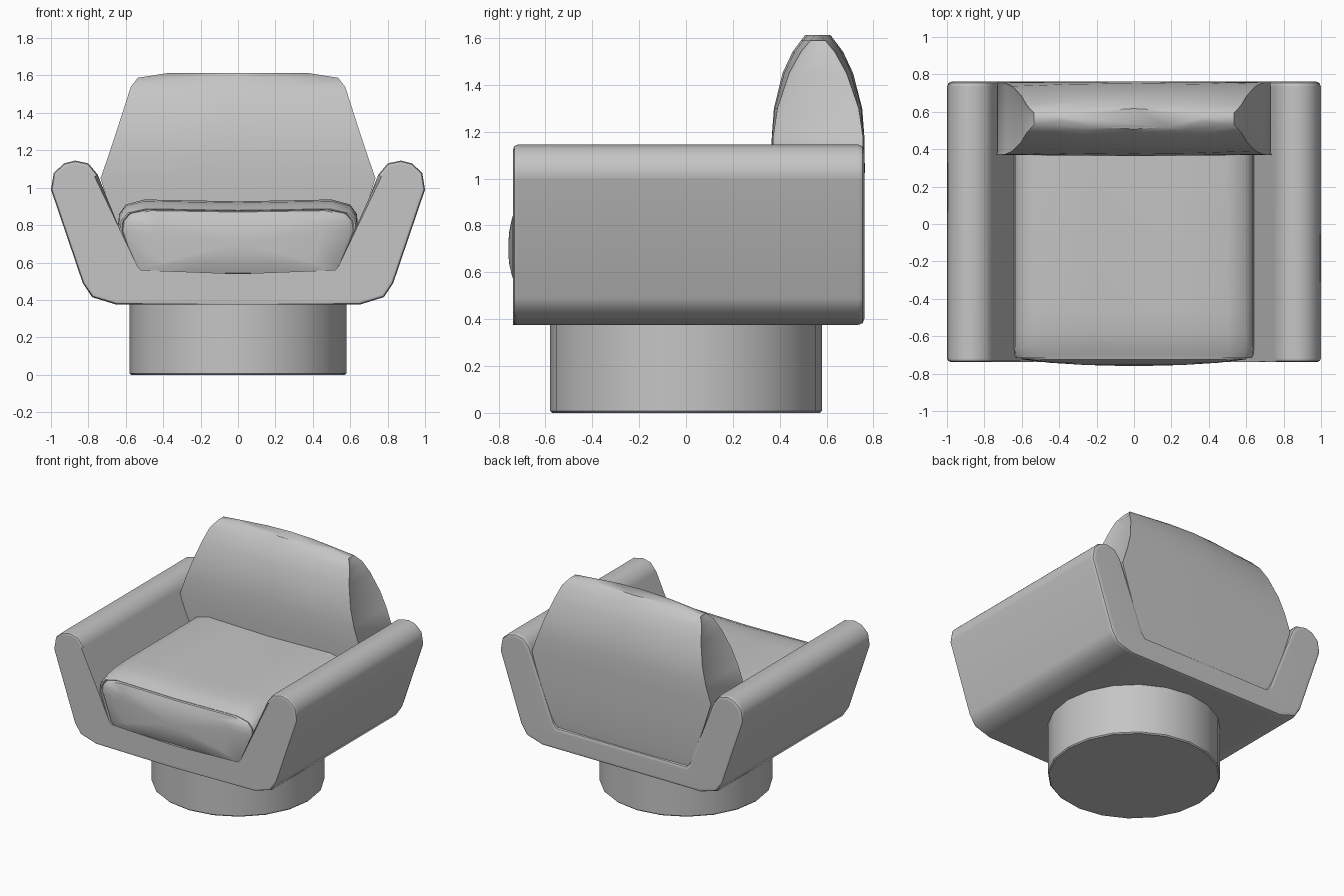
import bpy, bmesh, math

cube = bpy.data.objects.get("Cube")
if cube:
    bpy.data.objects.remove(cube, do_unlink=True)

grey = bpy.data.materials.new("upholstery_grey")
grey.use_nodes = True
COLOUR = (0.56, 0.56, 0.56, 1.0)
grey.diffuse_color = COLOUR
grey.node_tree.nodes["Principled BSDF"].inputs["Base Color"].default_value = COLOUR


def finish(name, bm, angle=40):
    """Turn a bmesh into a smooth-shaded object with sharp creases."""
    bmesh.ops.recalc_face_normals(bm, faces=bm.faces[:])
    mesh = bpy.data.meshes.new(name)
    bm.to_mesh(mesh)
    bm.free()
    mesh.shade_smooth()
    mesh.set_sharp_from_angle(angle=math.radians(angle))
    mesh.materials.append(grey)
    obj = bpy.data.objects.new(name, mesh)
    bpy.context.collection.objects.link(obj)
    return obj


def loft(bm, rings):
    """Skin closed rings of points; returns the two caps and the side quads."""
    loops = [[bm.verts.new(p) for p in ring] for ring in rings]
    n = len(loops[0])
    quads = []
    for a, b in zip(loops, loops[1:]):
        quads.append([bm.faces.new((a[i], a[(i + 1) % n], b[(i + 1) % n], b[i]))
                      for i in range(n)])
    return bm.faces.new(loops[0]), bm.faces.new(loops[-1]), quads


def mirrored(half):
    """Close a half section (bottom centre to top centre) across x = 0."""
    return half + [(-x, z) for x, z in reversed(half) if x > 0]


# Shell: one U-shaped section run from front to back, with rounded end rims
shell_half = [(0, 0.375), (0.65, 0.375), (0.78, 0.415), (0.83, 0.49), (1.0, 0.99),
              (0.985, 1.08), (0.93, 1.13), (0.87, 1.145), (0.80, 1.13), (0.75, 1.07),
              (0.555, 0.57), (0.53, 0.54), (0, 0.54)]
section = mirrored(shell_half)
bm = bmesh.new()
front, back, _ = loft(bm, [[(x, y, z) for x, z in section] for y in (-0.738, 0.762)])
for cap, size in ((front, 0.02), (back, 0.028)):
    bmesh.ops.bevel(bm, geom=list(cap.edges), offset=size, segments=2,
                    profile=0.5, affect='EDGES')
shell = finish("shell_with_arms", bm)
shell.modifiers.new("flat_panels", 'WEIGHTED_NORMAL').keep_sharp = True

# Seat cushion: crowned section with a rolled front edge and a domed, piped front
seat_half = [(0, 0.532), (0.3, 0.532), (0.545, 0.532), (0.57, 0.56), (0.643, 0.79),
             (0.635, 0.86), (0.60, 0.91), (0.5, 0.937), (0.25, 0.932), (0, 0.927)]
section = mirrored(seat_half)
MID = 0.70


def seat_ring(y, scale, drop):
    """Section at depth y, shrunk about its middle, with the top lowered."""
    ring = []
    for x, z in section:
        z -= drop * max(0, (z - MID) / 0.23)
        ring.append((x * scale, y, MID + (z - MID) * scale))
    return ring


stations = [(0.45, 1, 0), (-0.45, 1, 0), (-0.58, 1, 0.008), (-0.66, 1, 0.025),
            (-0.70, 0.995, 0.042), (-0.717, 0.982, 0.045), (-0.717, 0.968, 0.045),
            (-0.708, 0.958, 0.045), (-0.724, 0.93, 0.045), (-0.742, 0.7, 0.045),
            (-0.754, 0.4, 0.045), (-0.758, 0.15, 0.045)]
bm = bmesh.new()
loft(bm, [seat_ring(*s) for s in stations])
finish("seat_cushion", bm)

# Back cushion: level rings (height, half width, front y, back y), bulged faces
levels = [(0.53, 0.55, 0.42, 0.74), (0.62, 0.585, 0.40, 0.75), (0.85, 0.67, 0.38, 0.755),
          (1.05, 0.735, 0.37, 0.757), (1.18, 0.69, 0.372, 0.755), (1.30, 0.65, 0.39, 0.737),
          (1.45, 0.602, 0.44, 0.685), (1.54, 0.573, 0.49, 0.635), (1.588, 0.535, 0.53, 0.595),
          (1.612, 0.38, 0.55, 0.575)]
fractions = [-1, -0.5, 0, 0.5, 1]


def cushion_ring(z, w, near, far):
    swell = 0.006 + 0.035 * max(0, (z - 1.2) / 0.4)
    row = [(f * w, swell * (1 - f * f)) for f in fractions]
    return ([(x, near - b, z) for x, b in row]
            + [(x, far + b, z) for x, b in reversed(row)])


bm = bmesh.new()
_, _, quads = loft(bm, [cushion_ring(*lv) for lv in levels])
bmesh.ops.recalc_face_normals(bm, faces=bm.faces[:])
count = len(fractions)
for edge_index in (count - 1, 2 * count - 1):
    side = [row[edge_index] for row in quads[:-1]]
    bmesh.ops.inset_region(bm, faces=side, thickness=0.016, depth=-0.006,
                           use_even_offset=True)
finish("back_cushion", bm)

# Base: faceted drum with a small chamfer at the floor
bm = bmesh.new()
SIDES = 20
rings = []
for z, r in ((0, 0.572), (0.008, 0.58), (0.39, 0.58)):
    rings.append([(r * math.cos(math.tau * i / SIDES), r * math.sin(math.tau * i / SIDES), z)
                  for i in range(SIDES)])
loft(bm, rings)
finish("round_base", bm, 30)
